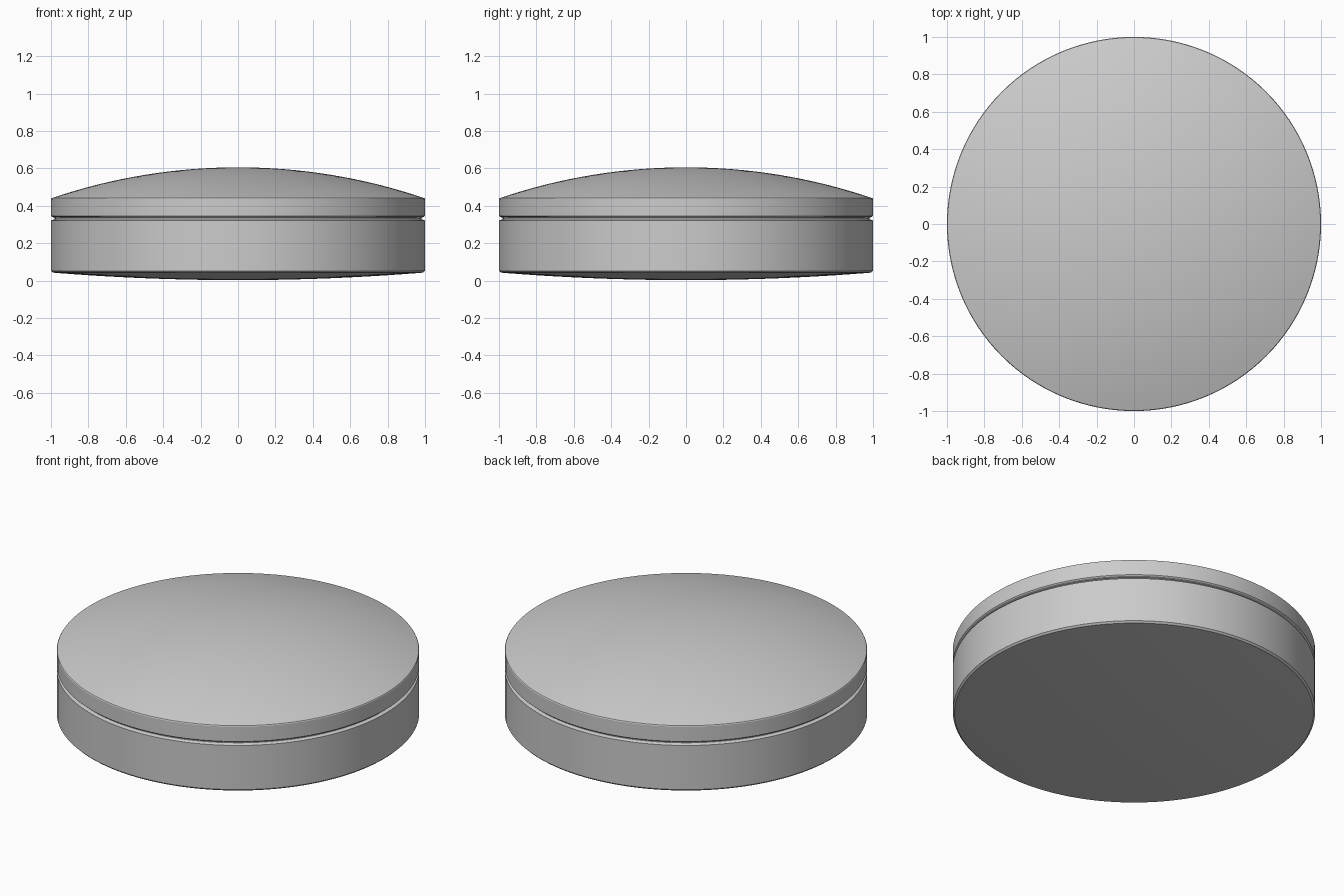
import bpy
import bmesh
import math

cube = bpy.data.objects.get("Cube")
if cube:
    bpy.data.objects.remove(cube, do_unlink=True)

SEGMENTS = 128

grey = bpy.data.materials.new("light grey")
grey.use_nodes = True
grey.diffuse_color = (0.6, 0.6, 0.6, 1)
grey.node_tree.nodes["Principled BSDF"].inputs["Base Color"].default_value = (0.6, 0.6, 0.6, 1)


def cap(radius, z_rim, z_centre, steps=16):
    """Shallow spherical arc from the axis out to the rim."""
    height = abs(z_centre - z_rim)
    sign = 1 if z_centre > z_rim else -1
    ball = (radius ** 2 + height ** 2) / (2 * height)
    end = math.asin(radius / ball)
    return [(ball * math.sin(end * i / steps),
             z_centre - sign * ball * (1 - math.cos(end * i / steps)))
            for i in range(steps + 1)]


def lathe(name, profile):
    """Spin an (r, z) profile around the z axis."""
    bm = bmesh.new()
    verts = [bm.verts.new((r, 0, z)) for r, z in profile]
    edges = [bm.edges.new(pair) for pair in zip(verts, verts[1:])]
    bmesh.ops.spin(bm, geom=verts + edges, cent=(0, 0, 0), axis=(0, 0, 1),
                   angle=math.tau, steps=SEGMENTS, use_duplicate=False)
    bmesh.ops.remove_doubles(bm, verts=bm.verts, dist=0.0001)
    bmesh.ops.recalc_face_normals(bm, faces=bm.faces)
    mesh = bpy.data.meshes.new(name)
    bm.to_mesh(mesh)
    bm.free()
    mesh.materials.append(grey)
    obj = bpy.data.objects.new(name, mesh)
    bpy.context.collection.objects.link(obj)
    bpy.ops.object.select_all(action='DESELECT')
    obj.select_set(True)
    bpy.context.view_layer.objects.active = obj
    bpy.ops.object.shade_smooth_by_angle(angle=math.radians(30))
    return obj


# One closed turned body: bulged base, bevelled foot, wall, groove, rim, dome
base = cap(0.99, 0.043, 0.003)
wall = [(1.0, 0.053), (1.0, 0.322), (0.98, 0.329), (0.98, 0.337),
        (0.995, 0.341), (1.0, 0.346), (1.0, 0.436)]
dome = cap(0.997, 0.441, 0.606)
lathe("domed_disc", base + wall + dome[::-1])
